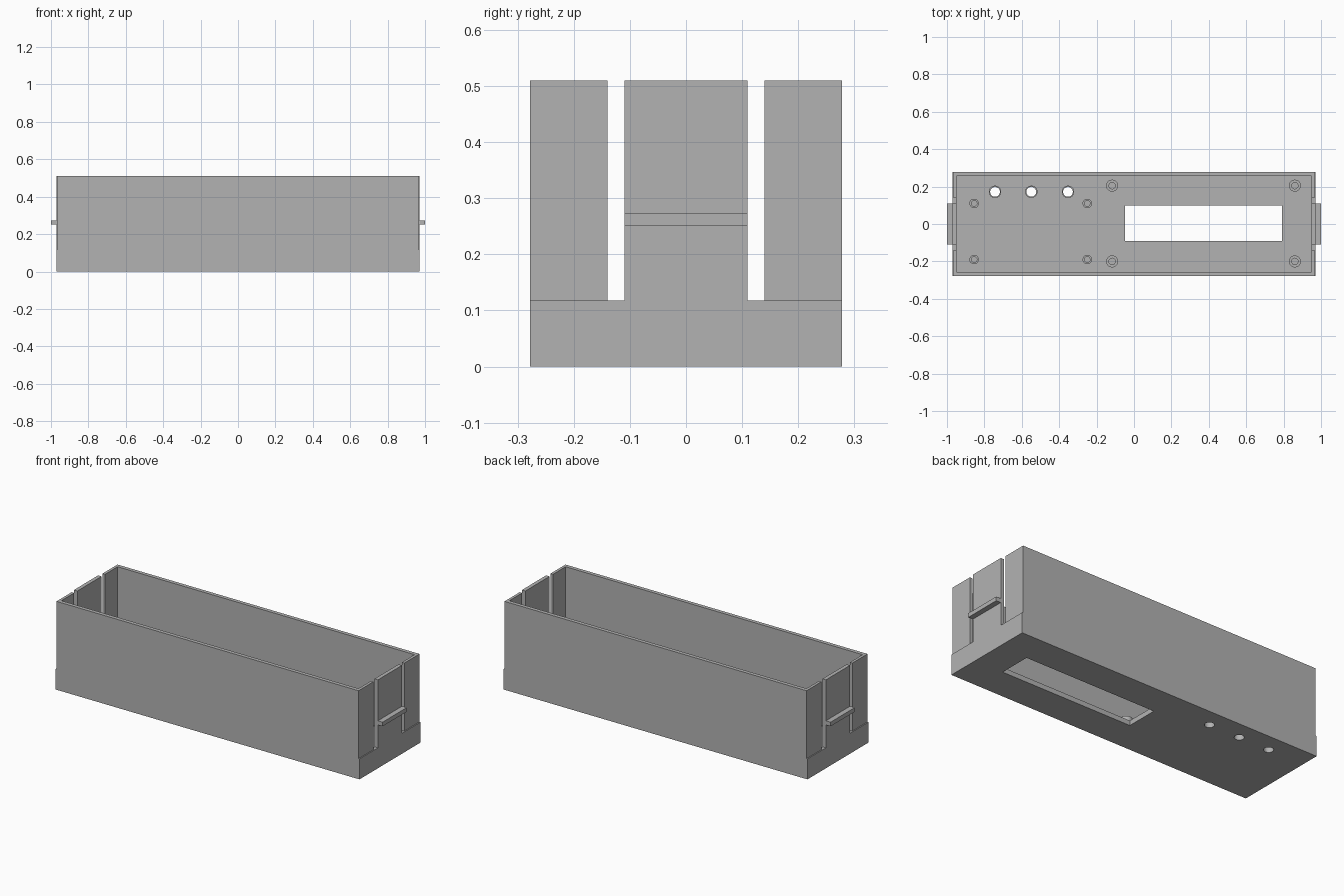
import bpy, bmesh, math
from mathutils import Matrix, Vector

if "Cube" in bpy.data.objects:
    bpy.data.objects.remove(bpy.data.objects["Cube"])

grey = bpy.data.materials.new("plain grey")
grey.diffuse_color = (0.45, 0.45, 0.45, 1)
grey.use_nodes = True
grey.node_tree.nodes["Principled BSDF"].inputs["Base Color"].default_value = grey.diffuse_color

X, Y, H = 0.97, 0.278, 0.51      # outer half sizes and height
WALL, FLOOR = 0.022, 0.028
LEDGE = 0.118                    # top of the plain lower band


def finish(name, bm):
    me = bpy.data.meshes.new(name)
    bm.to_mesh(me)
    bm.free()
    ob = bpy.data.objects.new(name, me)
    bpy.context.collection.objects.link(ob)
    me.materials.append(grey)
    return ob


def box(name, lo, hi):
    lo, hi = Vector(lo), Vector(hi)
    bm = bmesh.new()
    bmesh.ops.create_cube(bm, size=1, matrix=Matrix.Translation((lo + hi) / 2)
                          @ Matrix.Diagonal((*(hi - lo), 1)))
    return finish(name, bm)


def cylinder(name, x, y, r, z0, z1):
    bm = bmesh.new()
    bmesh.ops.create_cone(bm, cap_ends=True, segments=32, radius1=r, radius2=r,
                          depth=z1 - z0, matrix=Matrix.Translation((x, y, (z0 + z1) / 2)))
    return finish(name, bm)


def tube(name, x, y, r_out, r_in, z0, z1):
    """Ring-shaped post spun from a rectangular section."""
    bm = bmesh.new()
    pts = [(r_in, z0), (r_out, z0), (r_out, z1), (r_in, z1)]
    n = 32
    rings = [[bm.verts.new((x + r * math.cos(2 * math.pi * i / n),
                            y + r * math.sin(2 * math.pi * i / n), z)) for r, z in pts]
             for i in range(n)]
    for i in range(n):
        a, b = rings[i], rings[(i + 1) % n]
        for j in range(4):
            k = (j + 1) % 4
            bm.faces.new((a[j], b[j], b[k], a[k])).smooth = True
    bmesh.ops.recalc_face_normals(bm, faces=bm.faces)
    for e in bm.edges:
        if e.calc_face_angle(0) > 0.6:
            e.smooth = False
    return finish(name, bm)


# Tray block and its cutters
tray = box("tray", (-X, -Y, 0), (X, Y, H))
cutters = [
    box("cavity", (-X + WALL, -Y + WALL, FLOOR), (X - WALL, Y - WALL, 1)),
    box("floor_window", (-0.048, -0.09, -0.1), (0.79, 0.098, 0.1)),
]
for s in (-1, 1):
    # slots either side of the end clips
    y0, y1 = sorted((s * 0.11, s * 0.14))
    cutters.append(box("clip_slot", (-1.2, y0, LEDGE), (1.2, y1, 1)))
    # shallow relief on the end corners
    for t in (-1, 1):
        x0, x1 = sorted((s * (X - 0.006), s * 1.1))
        y0, y1 = sorted((t * 0.125, t * 0.4))
        cutters.append(box("corner_relief", (x0, y0, LEDGE), (x1, y1, 1)))

# Round through holes
hole_xs = (-0.743, -0.549, -0.353)
for x in hole_xs:
    cutters.append(cylinder("floor_hole", x, 0.172, 0.026, -0.1, 0.1))

for c in cutters:
    c.hide_render = True
    mod = tray.modifiers.new(c.name, 'BOOLEAN')
    mod.operation = 'DIFFERENCE'
    mod.solver = 'EXACT'
    mod.object = c
bpy.context.view_layer.update()
cut = bpy.data.meshes.new_from_object(
    tray.evaluated_get(bpy.context.evaluated_depsgraph_get()))
tray.modifiers.clear()
tray.data = cut
for c in cutters:
    bpy.data.objects.remove(c)

# Snap tabs on the end clips
for s, side in ((-1, "left"), (1, "right")):
    x0, x1 = sorted((s * (X - 0.003), s * 1.0))
    box(side + "_snap_tab", (x0, -0.11, 0.25), (x1, 0.11, 0.274))

# Collars around the through holes
for x in hole_xs:
    tube("hole_collar", x, 0.172, 0.033, 0.026, FLOOR - 0.002, FLOOR + 0.02)

# Screw posts: a large set around the window, a small set on the left
for x in (-0.117, 0.86):
    for y in (-0.2, 0.205):
        tube("large_screw_post", x, y, 0.032, 0.017, FLOOR - 0.002, 0.112)
for x in (-0.855, -0.25):
    for y in (-0.19, 0.11):
        tube("small_screw_post", x, y, 0.025, 0.015, FLOOR - 0.002, 0.07)
